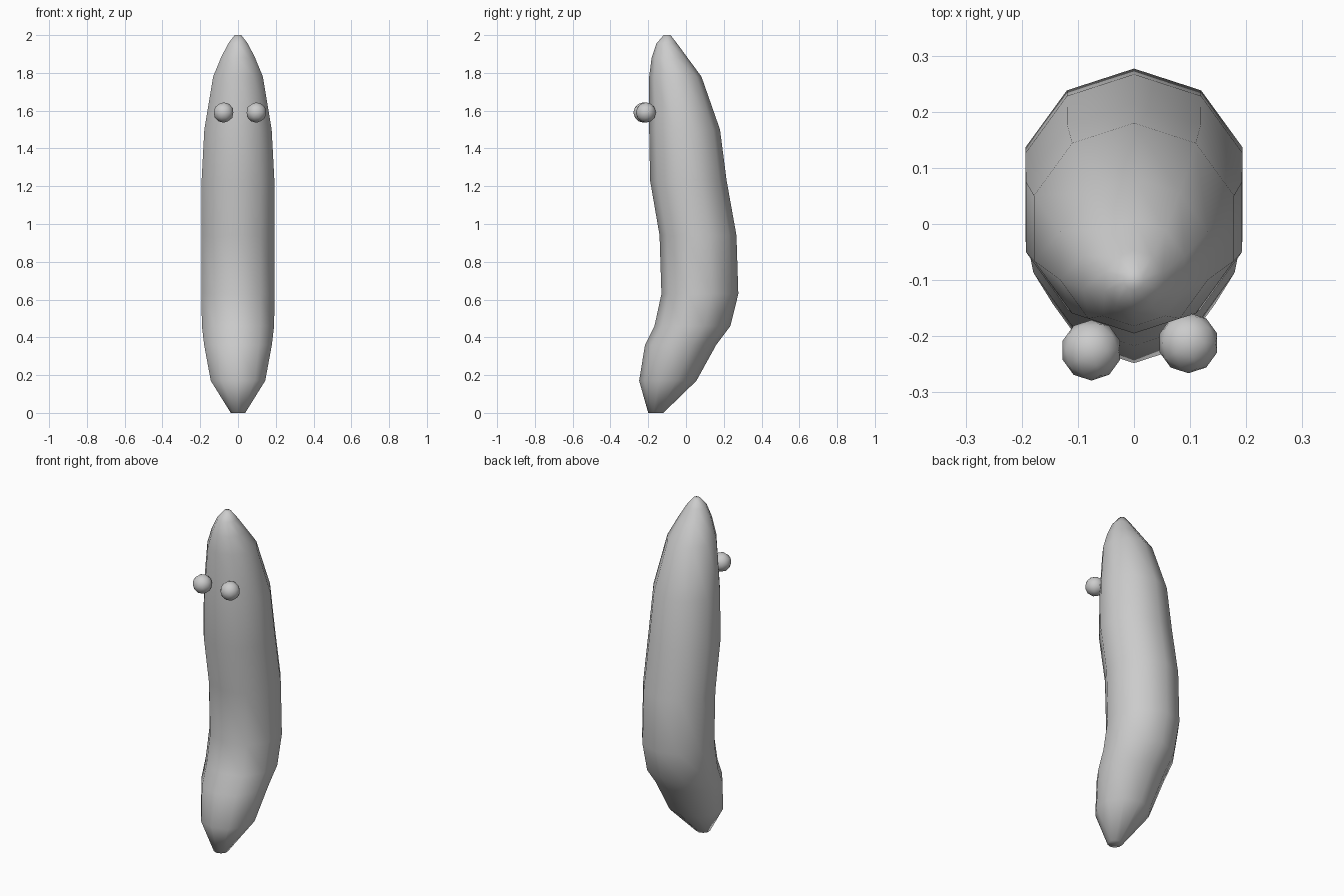
import bpy, bmesh
from math import cos, sin, tau, radians

cube = bpy.data.objects.get("Cube")
if cube:
    bpy.data.objects.remove(cube, do_unlink=True)

grey = bpy.data.materials.new("light_grey")
grey.use_nodes = True
colour = (0.6, 0.6, 0.6, 1)
grey.diffuse_color = colour
grey.node_tree.nodes["Principled BSDF"].inputs["Base Color"].default_value = colour


def finish(name, bm):
    bmesh.ops.recalc_face_normals(bm, faces=bm.faces)
    mesh = bpy.data.meshes.new(name)
    bm.to_mesh(mesh)
    bm.free()
    mesh.materials.append(grey)
    mesh.shade_smooth()
    obj = bpy.data.objects.new(name, mesh)
    bpy.context.collection.objects.link(obj)
    return obj


# Curved body: ten-sided rings given as height, front y and back y
SIDES = 10
rings = [(0, -0.2, -0.12), (0.17, -0.248, 0.055), (0.36, -0.217, 0.16),
         (0.46, -0.167, 0.235), (0.63, -0.13, 0.277), (0.94, -0.14, 0.267),
         (1.23, -0.19, 0.215), (1.5, -0.195, 0.18), (1.78, -0.195, 0.082),
         (1.88, -0.182, 0.008), (1.955, -0.157, -0.047), (2, -0.118, -0.082)]
bm = bmesh.new()
loops = []
for z, front, back in rings:
    mid, r = (front + back) / 2, (back - front) / 2
    loops.append([bm.verts.new((r * sin(tau * i / SIDES), mid + r * cos(tau * i / SIDES), z))
                  for i in range(SIDES)])
for low, high in zip(loops, loops[1:]):
    for i in range(SIDES):
        j = (i + 1) % SIDES
        bm.faces.new((low[i], low[j], high[j], high[i]))
bm.faces.new(loops[0])
bm.faces.new(loops[-1])
body = finish("body", bm)

# Ball eyes, set slightly unevenly on the face
for name, x, y in (("left_eye", 0.097, -0.212), ("right_eye", -0.076, -0.225)):
    bm = bmesh.new()
    bmesh.ops.create_icosphere(bm, subdivisions=2, radius=0.054)
    eye = finish(name, bm)
    eye.location = (x, y, 1.59)
